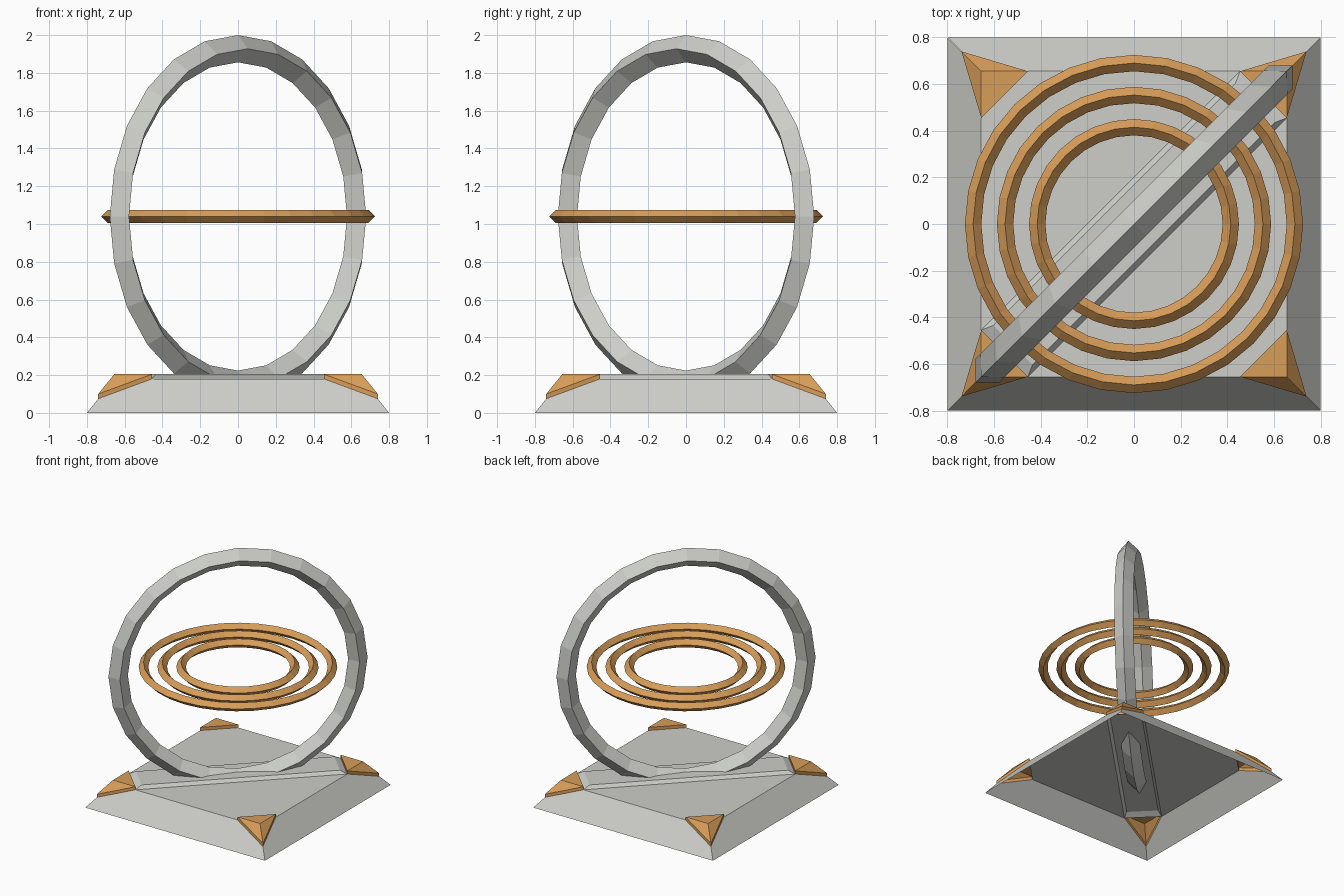
import bpy, math
from mathutils import Matrix

if "Cube" in bpy.data.objects:
    bpy.data.objects.remove(bpy.data.objects["Cube"])


def material(name, rgb):
    m = bpy.data.materials.new(name)
    m.diffuse_color = (*rgb, 1)
    m.use_nodes = True
    m.node_tree.nodes["Principled BSDF"].inputs["Base Color"].default_value = m.diffuse_color
    return m


GREY = material("pale_stone", (0.61, 0.62, 0.58))
ORANGE = material("warm_copper", (0.69, 0.34, 0.10))

B, T, H = 0.8, 0.655, 0.18      # base half width, top half width, top height
C = 0.455                       # where the corner cut meets the top edge
TIP, TIP_Z = 0.74, 0.075        # lower tip of each corner cut
RAISE = 0.205                   # height of raised band and corner caps


def mesh(name, verts, faces, mat):
    me = bpy.data.meshes.new(name)
    me.from_pydata(verts, [], faces)
    me.materials.append(mat)
    ob = bpy.data.objects.new(name, me)
    bpy.context.collection.objects.link(ob)
    return ob


def ring(name, major, minor, segments, mat, rotation=(0, 0, 0)):
    # diamond section ring
    bpy.ops.mesh.primitive_torus_add(
        major_segments=segments, minor_segments=4, major_radius=major,
        minor_radius=minor, location=(0, 0, 1.04), rotation=rotation)
    ob = bpy.context.object
    ob.name = name
    ob.data.materials.append(mat)


# sloping base walls and corner caps, one of each per quarter turn
for i in range(4):
    turn = Matrix.Rotation(i * math.pi / 2, 4, 'Z')
    wall = mesh(f"base_wall_{i + 1}", [
        (-B, -B, 0), (B, -B, 0), (TIP, -TIP, TIP_Z), (C, -T, H),
        (-C, -T, H), (-TIP, -TIP, TIP_Z)], [(0, 1, 2, 3, 4, 5)], GREY)
    wall.data.transform(turn)
    cap = mesh(f"corner_cap_{i + 1}", [
        (-T, -T, RAISE), (-C, -T, RAISE), (-T, -C, RAISE),
        (-TIP, -TIP, TIP_Z + 0.025),
        (-C, -T, H), (-T, -C, H), (-TIP, -TIP, TIP_Z)],
        [(0, 1, 2), (3, 1, 0), (3, 0, 2), (6, 4, 1, 3), (6, 3, 2, 5),
         (1, 4, 5, 2)], ORANGE)
    cap.data.transform(turn)

# flat top panels on both sides of the diagonal band
for i in range(2):
    panel = mesh(f"base_top_{i + 1}", [
        (-C, -T, H), (C, -T, H), (T, -C, H), (T, C, H)],
        [(0, 1, 2, 3)], GREY)
    panel.data.transform(Matrix.Rotation(i * math.pi, 4, 'Z'))

# raised diagonal band with chamfered sides and ends
half_l, half_w = (T + C) / math.sqrt(2), (T - C) / math.sqrt(2)
corners = [(-1, -1), (1, -1), (1, 1), (-1, 1)]
band = mesh("diagonal_band",
            [(x * half_l, y * half_w, H) for x, y in corners] +
            [(x * (half_l - 0.05), y * (half_w - 0.022), RAISE)
             for x, y in corners],
            [(4, 5, 6, 7)] + [(i, (i + 1) % 4, (i + 1) % 4 + 4, i + 4)
                              for i in range(4)], GREY)
band.data.transform(Matrix.Rotation(math.pi / 4, 4, 'Z'))

# large upright ring and three floating level rings
ring("upright_ring", 0.888, 0.072, 24, GREY, (math.pi / 2, 0, math.pi / 4))
for size, radius in (("outer", 0.69), ("middle", 0.553), ("inner", 0.415)):
    ring(f"{size}_floating_ring", radius, 0.035, 32, ORANGE)
